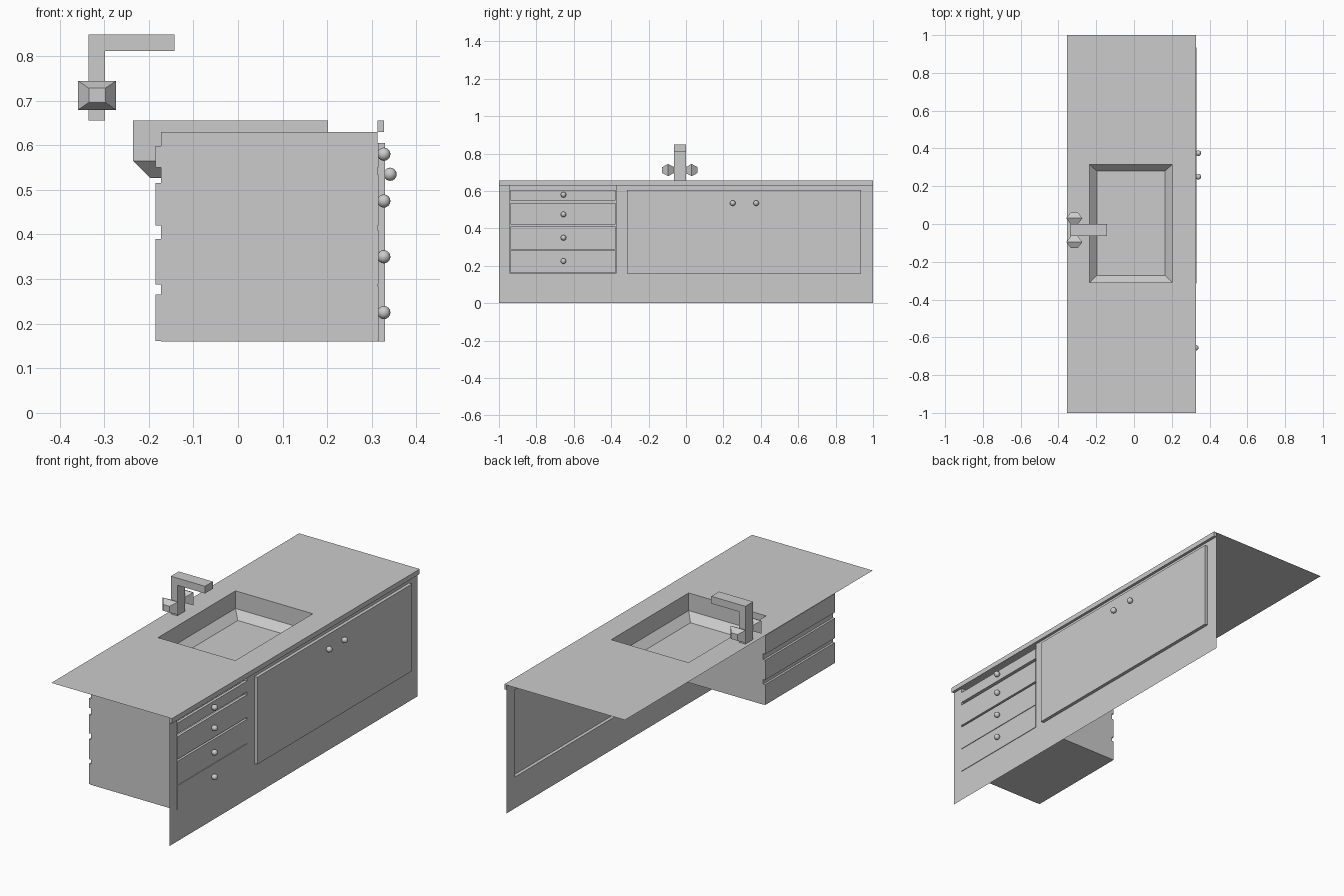
import bpy, bmesh

if "Cube" in bpy.data.objects:
    bpy.data.objects.remove(bpy.data.objects["Cube"])

def add_object(name, bm):
    bmesh.ops.remove_doubles(bm, verts=bm.verts, dist=1e-5)
    me = bpy.data.meshes.new(name)
    bm.to_mesh(me)
    bm.free()
    ob = bpy.data.objects.new(name, me)
    bpy.context.collection.objects.link(ob)
    return ob

def point(axis, pos, a, b):
    # a and b run along the two axes that follow `axis` cyclically
    p = [0, 0, 0]
    p[axis], p[(axis + 1) % 3], p[(axis + 2) % 3] = pos, a, b
    return p

def loft(bm, axis, rings, start=True, end=True):
    # rings of (position, a0, a1, b0, b1) rectangles joined along an axis
    loops = [[bm.verts.new(point(axis, p, a, b))
              for a, b in ((a0, b0), (a1, b0), (a1, b1), (a0, b1))]
             for p, a0, a1, b0, b1 in rings]
    for r, s in zip(loops, loops[1:]):
        for i in range(4):
            j = (i + 1) % 4
            bm.faces.new((r[i], r[j], s[j], s[i]))
    if start:
        bm.faces.new(loops[0][::-1])
    if end:
        bm.faces.new(loops[-1])

def sheet(bm, axis, pos, aa, bb, holes):
    # flat grid of panels with some cells left open
    for i in range(len(aa) - 1):
        for j in range(len(bb) - 1):
            if (i, j) not in holes:
                bm.faces.new([bm.verts.new(point(axis, pos, a, b)) for a, b in (
                    (aa[i], bb[j]), (aa[i + 1], bb[j]),
                    (aa[i + 1], bb[j + 1]), (aa[i], bb[j + 1]))])

def box(bm, x0, x1, y0, y1, z0, z1):
    loft(bm, 2, [(z0, x0, x1, y0, y1), (z1, x0, x1, y0, y1)])

FX, TOP = 0.313, 0.655          # front panel plane, counter height
DY0, DY1 = -0.94, -0.375        # drawer stack width

# Thin countertop with sunken basin
bm = bmesh.new()
sheet(bm, 2, TOP, (-0.355, -0.235, 0.202, FX), (-1, -0.31, 0.315, 1), {(1, 1)})
loft(bm, 2, [(TOP, -0.235, 0.202, -0.31, 0.315),
             (0.565, -0.235, 0.202, -0.31, 0.315),
             (0.527, -0.197, 0.165, -0.272, 0.28)], start=False)
add_object("countertop_with_sink", bm)

# Front lip of the counter
bm = bmesh.new()
box(bm, FX, 0.327, -1, 1, 0.63, TOP)
add_object("counter_lip", bm)

# Front panel, with raised door and drawer cavity
bm = bmesh.new()
sheet(bm, 0, FX, (-1, DY0, DY1, -0.315, 0.935, 1), (0, 0.16, 0.605, 0.63),
      {(1, 1), (1, 2), (3, 1)})
loft(bm, 0, [(FX, -0.315, 0.935, 0.16, 0.605),
             (0.33, -0.315, 0.935, 0.16, 0.605)], start=False)
loft(bm, 0, [(FX, DY0, DY1, 0.16, 0.63),
             (-0.173, DY0, DY1, 0.16, 0.63)], start=False)
add_object("front_panel", bm)

# Drawers: open tray with a taller front
drawers = [(0.161, 0.265, 0.285), (0.288, 0.39, 0.41),
           (0.42, 0.515, 0.535), (0.55, 0.598, 0.605)]
for n, (z0, tray_top, front_top) in enumerate(drawers):
    bm = bmesh.new()
    y0, y1, t = DY0 + 0.001, DY1 - 0.001, 0.011
    loft(bm, 2, [(z0, -0.185, 0.3, y0, y1),
                 (tray_top, -0.185, 0.3, y0, y1),
                 (tray_top, -0.185 + t, 0.3 - t, y0 + t, y1 - t),
                 (z0 + t, -0.185 + t, 0.3 - t, y0 + t, y1 - t)])
    box(bm, 0.3, 0.315, y0, y1, z0, front_top)
    add_object(f"drawer_{n + 1}", bm)

# Round knobs on drawers and door
knobs = [(0.327, -0.655, z) for z in (0.225, 0.35, 0.475, 0.58)]
knobs += [(0.341, y, 0.535) for y in (0.25, 0.375)]
for n, loc in enumerate(knobs):
    bpy.ops.mesh.primitive_uv_sphere_add(segments=16, ring_count=8,
                                         radius=0.0148, location=loc)
    ob = bpy.context.object
    ob.name = f"knob_{n + 1}"
    bpy.ops.object.shade_smooth_by_angle()

# Tap: square post with arm
bm = bmesh.new()
box(bm, -0.335, -0.298, -0.064, -0.001, TOP, 0.811)
box(bm, -0.335, -0.142, -0.064, -0.001, 0.811, 0.848)
add_object("tap_spout", bm)

# Tap handles: bevelled blocks either side of the post
for side, y in (("left", -0.127), ("right", -0.001)):
    bm = bmesh.new()
    loft(bm, 1, [(y + dy, 0.712 - hz, 0.712 + hz, -0.316 - hx, -0.316 + hx)
                 for dy, hz, hx in ((0, 0.016, 0.0185), (0.0315, 0.0325, 0.0425),
                                    (0.063, 0.016, 0.0185))])
    add_object(f"tap_handle_{side}", bm)
